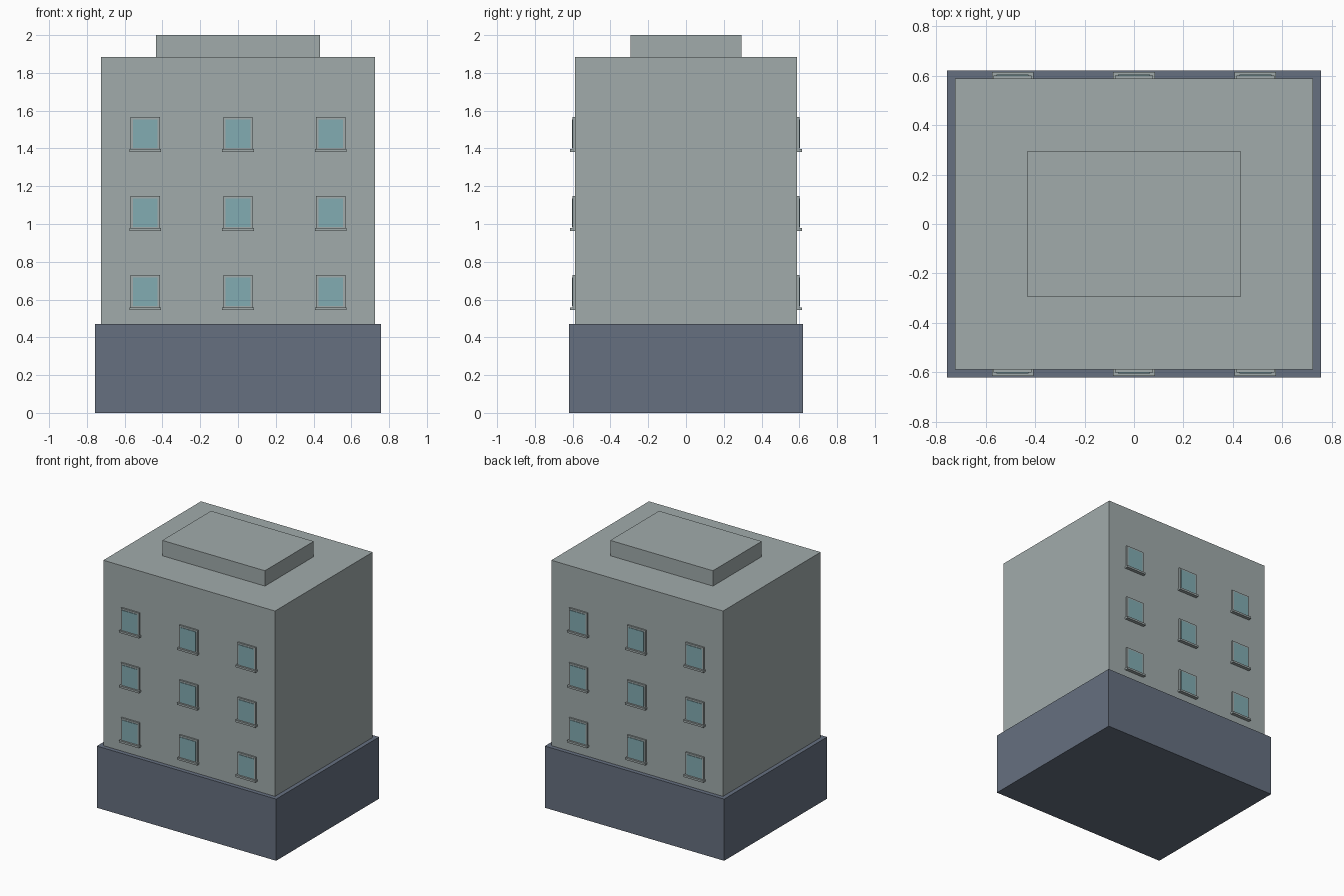
import bpy

if "Cube" in bpy.data.objects:
    bpy.data.objects.remove(bpy.data.objects["Cube"])


def material(name, rgb):
    m = bpy.data.materials.new(name)
    m.diffuse_color = (*rgb, 1.0)
    m.use_nodes = True
    m.node_tree.nodes["Principled BSDF"].inputs["Base Color"].default_value = m.diffuse_color
    return m


GREY = material("wall_grey", (0.356, 0.407, 0.407))
BLUE = material("base_slate_blue", (0.133, 0.162, 0.216))
GLASS = material("window_glass", (0.223, 0.413, 0.445))


def box(name, lo, hi, mat):
    """Axis-aligned box between two corners."""
    x, y, z = zip(lo, hi)
    verts = [(a, b, c) for a in x for b in y for c in z]
    faces = [(0, 1, 3, 2), (4, 6, 7, 5), (0, 4, 5, 1),
             (2, 3, 7, 6), (0, 2, 6, 4), (1, 5, 7, 3)]
    mesh = bpy.data.meshes.new(name)
    mesh.from_pydata(verts, [], faces)
    mesh.materials.append(mat)
    obj = bpy.data.objects.new(name, mesh)
    bpy.context.collection.objects.link(obj)
    return obj


# Main masses
WALL = 0.588
box("ground_floor", (-0.756, -0.62, 0), (0.756, 0.62, 0.47), BLUE)
box("tower_walls", (-0.724, -WALL, 0.002), (0.724, WALL, 1.883), GREY)
box("roof_block", (-0.433, -0.294, 1.88), (0.433, 0.294, 2.0), GREY)


def plate(name, cx, half_w, z0, z1, y_in, y_out, side, mat):
    """Plate on the front (side -1) or back (side 1) wall."""
    ys = sorted((side * y_in, side * y_out))
    box(name, (cx - half_w, ys[0], z0), (cx + half_w, ys[1], z1), mat)


# Windows: three columns and three rows on front and back
for side in (-1, 1):
    for cx in (-0.491, 0.0, 0.491):
        for row in range(3):
            z = 0.641 + row * 0.4185
            plate("window_frame", cx, 0.077, z - 0.088, z + 0.088, WALL - 0.005, 0.600, side, GREY)
            plate("window_pane", cx, 0.065, z - 0.076, z + 0.075, 0.597, 0.604, side, GLASS)
            plate("window_sill", cx, 0.084, z - 0.097, z - 0.082, WALL - 0.005, 0.614, side, GREY)
